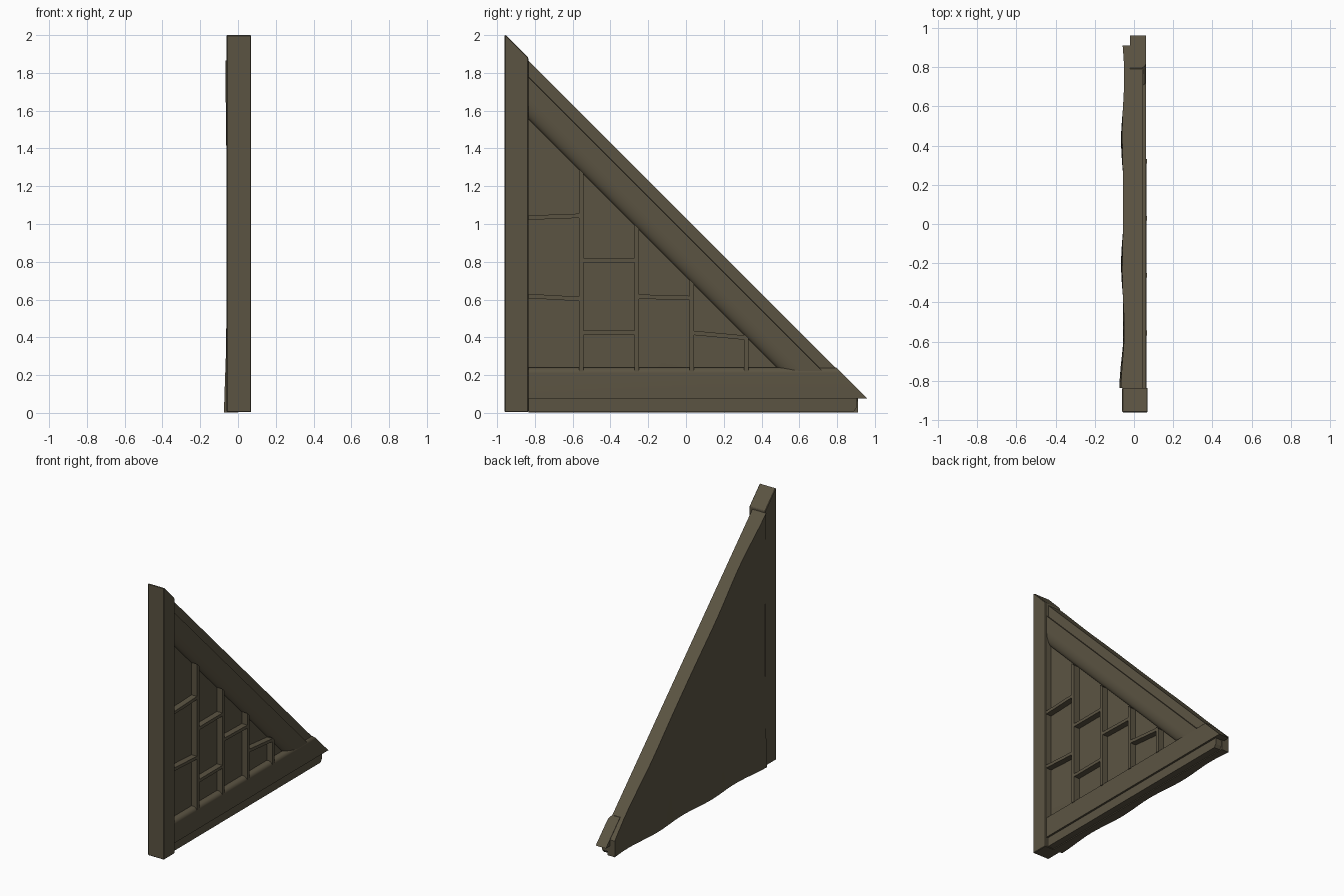
import bpy, bmesh, math

if "Cube" in bpy.data.objects:
    bpy.data.objects.remove(bpy.data.objects["Cube"])

mat = bpy.data.materials.new("dark olive wood")
mat.diffuse_color = (0.105, 0.088, 0.055, 1)
mat.use_nodes = True
mat.node_tree.nodes["Principled BSDF"].inputs["Base Color"].default_value = mat.diffuse_color

Y0 = -0.835            # inner side of the post


def slope(y):          # outer line of the diagonal
    return 1.03 - y


def finish(name, bm, smooth=False):
    bmesh.ops.recalc_face_normals(bm, faces=bm.faces)
    me = bpy.data.meshes.new(name)
    bm.to_mesh(me)
    bm.free()
    ob = bpy.data.objects.new(name, me)
    bpy.context.collection.objects.link(ob)
    me.materials.append(mat)
    if smooth:
        bpy.ops.object.select_all(action='DESELECT')
        ob.select_set(True)
        bpy.context.view_layer.objects.active = ob
        bpy.ops.object.shade_smooth_by_angle(angle=math.radians(35))
    return ob


def loft(name, ring_a, ring_b, smooth=False):
    """Solid between two matching rings of points."""
    bm = bmesh.new()
    a = [bm.verts.new(p) for p in ring_a]
    b = [bm.verts.new(p) for p in ring_b]
    n = len(a)
    bm.faces.new(a)
    bm.faces.new(b)
    for i in range(n):
        j = (i + 1) % n
        bm.faces.new((a[i], a[j], b[j], b[i]))
    return finish(name, bm, smooth)


def plate(name, yz, x0, x1):
    """Side outline given thickness along x."""
    return loft(name, [(x0, y, z) for y, z in yz], [(x1, y, z) for y, z in yz])


def quarter(c0, c1, r0, r1, n=10):
    """Quarter ellipse from outward (x) to sideways direction."""
    return [(c0 + r0 * math.sin(t * math.pi / 2 / n),
             c1 + r1 * math.cos(t * math.pi / 2 / n)) for t in range(n + 1)]


# upright post with slanted top
post = plate("post", [(-0.96, 0.005), (Y0, 0.005), (Y0, 1.88), (-0.953, 2.0), (-0.96, 2.0)],
             -0.06, 0.07)
bev = post.modifiers.new("bevel", 'BEVEL')
bev.width = 0.006
bev.segments = 1

# wall panel with a gently uneven back
bm = bmesh.new()
NY, NZ = 32, 12
front, back = [], []
for i in range(NY + 1):
    y = Y0 + (0.91 - Y0) * i / NY
    f, b = [], []
    for j in range(NZ + 1):
        z = 0.002 + (slope(y) - 0.002) * j / NZ
        amp = 0.009 * (0.55 + 0.45 * math.cos(2 * math.pi * z / 1.86))
        x = -0.057 - amp * math.cos(2 * math.pi * (y - Y0) / 0.63)
        x -= 0.02 * max(0, -0.4 - y) * max(0, 1 - z / 0.3)
        f.append(bm.verts.new((0.02 if 0.1 < z else 0.0, y, z)))
        b.append(bm.verts.new((x, y, z)))
    front.append(f)
    back.append(b)
for i in range(NY):
    for g in (front, back):
        for j in range(NZ):
            bm.faces.new((g[i][j], g[i + 1][j], g[i + 1][j + 1], g[i][j + 1]))
    for j in (0, NZ):
        bm.faces.new((front[i][j], front[i + 1][j], back[i + 1][j], back[i][j]))
for i in (0, NY):
    for j in range(NZ):
        bm.faces.new((front[i][j], front[i][j + 1], back[i][j + 1], back[i][j]))
finish("wall_panel", bm, True)

# diagonal beam: flat outer band then a rounded inner moulding (drop below slope, x)
prof = [(0, -0.045), (0, 0.045), (0.085, 0.045), (0.087, 0.06)]
prof += quarter(0.19, 0.015, 0.12, 0.045) + [(0.31, -0.045)]
loft("diagonal_beam",
     [(x, Y0, slope(Y0) - d) for d, x in prof],
     [(x, 1.03 - d - 0.12, 0.12) for d, x in prof], True)

# bottom moulding, mitred to the slope (z, x)
prof = [(0.075, -0.02), (0.075, 0.062)] + quarter(0.21, 0.032, 0.03, 0.03) + [(0.24, -0.02)]
loft("bottom_moulding", [(x, Y0, z) for z, x in prof],
     [(x, 1.035 - z, z) for z, x in prof], True)

# base board under the moulding
plate("base_board", [(Y0, 0.008), (0.89, 0.008), (0.905, 0.03), (0.905, 0.08), (Y0, 0.08)],
      -0.04, 0.048)

# upright battens, tops cut along the diagonal
for k, y in enumerate((-0.5675, -0.2725, 0.0175, 0.3075)):
    w = 0.024
    plate(f"upright_batten_{k + 1}",
          [(y, 0.22), (y + w, 0.22), (y + w, slope(y + w) - 0.305), (y, slope(y) - 0.305)],
          0.0, 0.066)

# short cross battens: left y, right y, left top z, right top z
cross = [(Y0, -0.565, 1.045, 1.055), (Y0, -0.565, 0.63, 0.615),
         (-0.545, -0.27, 0.82, 0.82), (-0.545, -0.27, 0.435, 0.435),
         (-0.25, 0.02, 0.627, 0.62), (0.04, 0.31, 0.435, 0.41)]
for k, (a, b, za, zb) in enumerate(cross):
    plate(f"cross_batten_{k + 1}",
          [(a, za - 0.023), (b, zb - 0.023), (b, zb), (a, za)], 0.0, 0.064)
